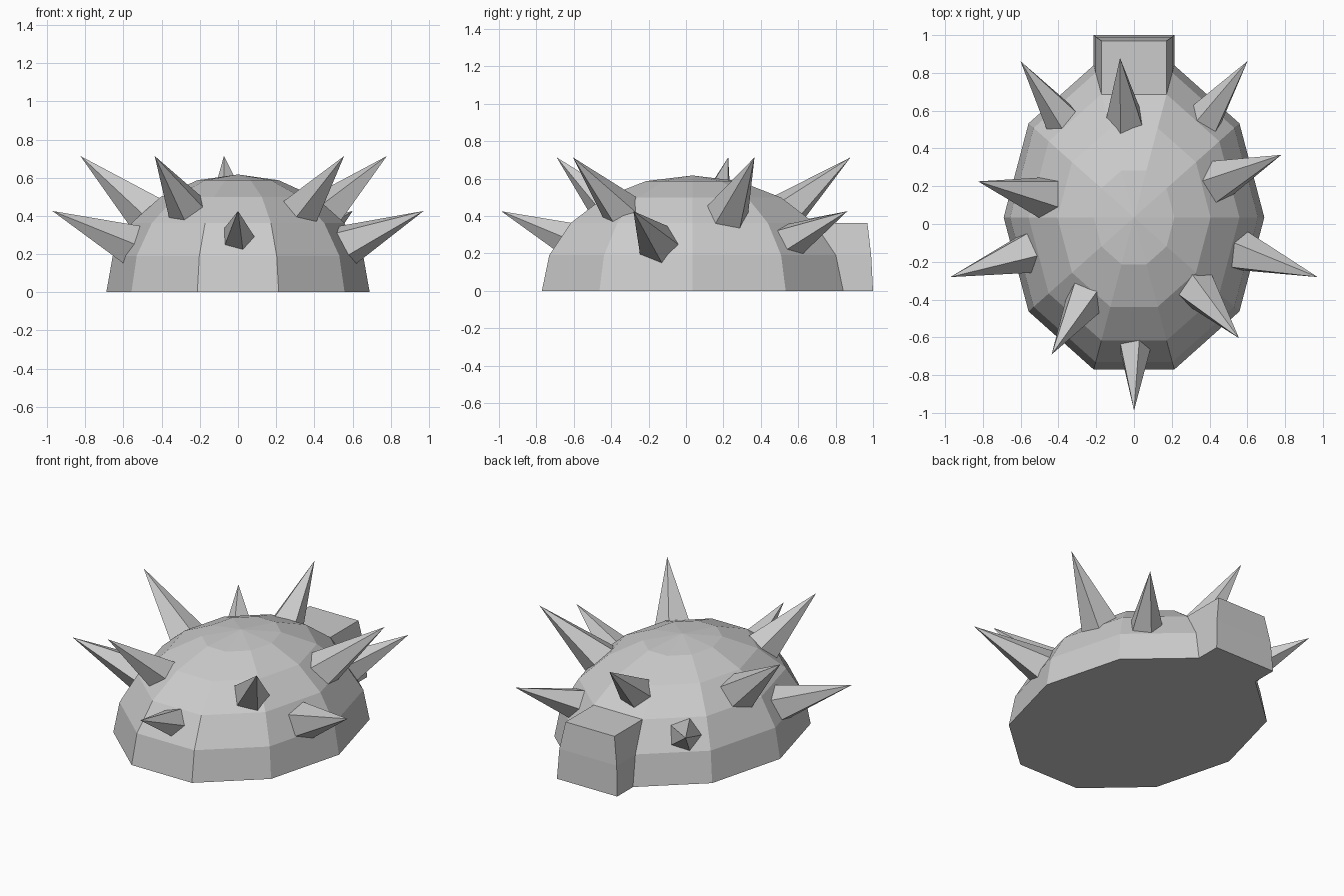
import bpy
from math import sin, cos, pi, radians
from mathutils import Vector

if "Cube" in bpy.data.objects:
    bpy.data.objects.remove(bpy.data.objects["Cube"])

CENTRE = Vector((0, 0.035, 0))
RX, RY, RZ = 0.69, 0.847, 0.617
SIDES, BANDS = 10, 5


def make(name, verts, faces):
    mesh = bpy.data.meshes.new(name)
    mesh.from_pydata([tuple(v) for v in verts], [], faces)
    mesh.update()
    obj = bpy.data.objects.new(name, mesh)
    bpy.context.collection.objects.link(obj)
    return obj


def shell_point(step, band):
    a, lat = 2 * pi * step / SIDES, pi / 2 * band / BANDS
    return CENTRE + Vector((RX * cos(lat) * cos(a), RY * cos(lat) * sin(a), RZ * sin(lat)))


# Domed shell: ten-sided half ellipsoid with a flat underside
verts = [shell_point(s, b) for b in range(BANDS) for s in range(SIDES)]
verts.append(CENTRE + Vector((0, 0, RZ)))
faces = [list(range(SIDES))[::-1]]
for b in range(BANDS):
    for s in range(SIDES):
        p, q = b * SIDES + s, b * SIDES + (s + 1) % SIDES
        if b < BANDS - 1:
            faces.append([p, q, q + SIDES, p + SIDES])
        else:
            faces.append([p, q, len(verts) - 1])
make("shell", verts, faces)

# Rear block: the two lowest back panels pulled outwards
right = [shell_point(2, b) for b in range(3)]
left = [shell_point(3, b) for b in range(3)]
ends = (1.0, 0.99, 0.97)
right_out = [Vector((p.x, y, p.z)) for p, y in zip(right, ends)]
left_out = [Vector((p.x, y, p.z)) for p, y in zip(left, ends)]
make("rear_block", right + left + right_out + left_out, [
    [0, 1, 4, 3], [1, 2, 5, 4],
    [6, 9, 10, 7], [7, 10, 11, 8],
    [0, 6, 7, 1], [1, 7, 8, 2],
    [3, 4, 10, 9], [4, 5, 11, 10],
    [2, 8, 11, 5], [0, 3, 9, 6],
])


# Five-sided spikes radiating from the shell centre, bases sunk in the shell
def spike(name, azimuth, elevation, tip=1.108, base=0.60, radius=0.125):
    a, e = radians(azimuth), radians(elevation)
    axis = Vector((cos(e) * cos(a), cos(e) * sin(a), sin(e)))
    u = Vector((-sin(a), cos(a), 0))
    v = axis.cross(u)
    ring = [CENTRE + axis * base + radius * (u * cos(t) + v * sin(t))
            for t in (2 * pi * k / 5 for k in range(5))]
    make(name, ring + [CENTRE + axis * tip],
         [[4, 3, 2, 1, 0]] + [[k, (k + 1) % 5, 5] for k in range(5)])


for k in range(5):
    spike(f"lower_spike_{k + 1}", -90 + 72 * k, 22.6)
    spike(f"upper_spike_{k + 1}", 23 + 72 * k, 40.1)
